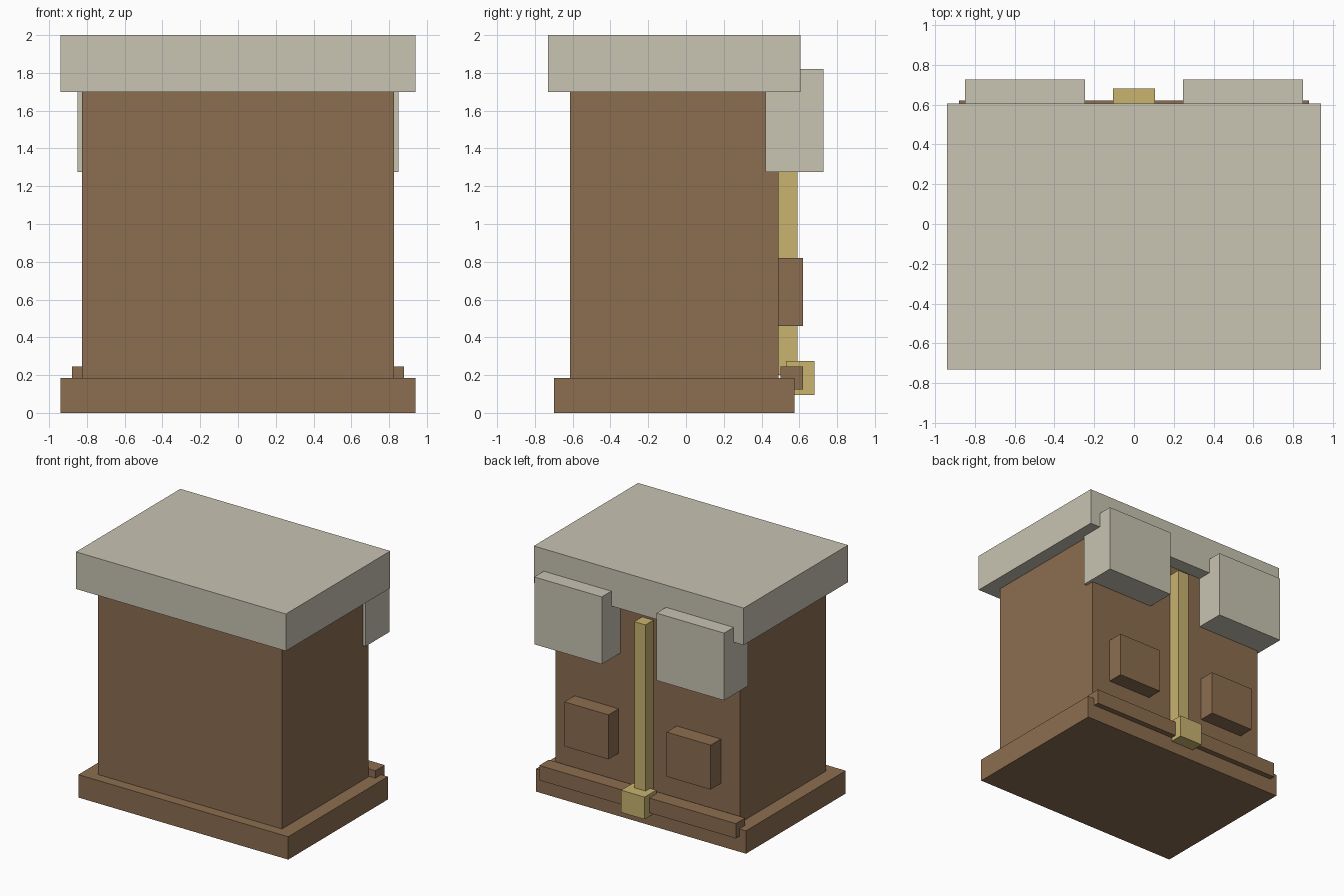
import bpy
import bmesh

default = bpy.data.objects.get("Cube")
if default:
    bpy.data.objects.remove(default, do_unlink=True)


def make_material(name, rgb):
    mat = bpy.data.materials.new(name)
    mat.use_nodes = True
    color = (*rgb, 1.0)
    mat.diffuse_color = color
    mat.node_tree.nodes["Principled BSDF"].inputs["Base Color"].default_value = color
    return mat


def box(name, mat, xs, ys, zs):
    """Box spanning the given low and high limits on each axis."""
    bm = bmesh.new()
    bmesh.ops.create_cube(bm, size=1)
    for v in bm.verts:
        v.co = [lim[1] if c > 0 else lim[0] for c, lim in zip(v.co, (xs, ys, zs))]
    mesh = bpy.data.meshes.new(name)
    bm.to_mesh(mesh)
    bm.free()
    mesh.materials.append(mat)
    obj = bpy.data.objects.new(name, mesh)
    bpy.context.collection.objects.link(obj)
    return obj


def mirrored_pair(name, mat, xs, ys, zs):
    box("left_" + name, mat, xs, ys, zs)
    box("right_" + name, mat, (-xs[1], -xs[0]), ys, zs)


brown = make_material("brown", (0.262, 0.153, 0.080))
cream = make_material("cream", (0.578, 0.546, 0.445))
gold = make_material("gold", (0.578, 0.451, 0.159))

# Main stack: plinth, body and overhanging lid
box("base", brown, (-0.94, 0.94), (-0.70, 0.575), (0, 0.185))
box("body", brown, (-0.825, 0.825), (-0.615, 0.49), (0.185, 1.70))
box("lid", cream, (-0.94, 0.94), (-0.73, 0.605), (1.70, 2.0))

# Blocks and panels on the back
mirrored_pair("shoulder_block", cream, (0.245, 0.85), (0.42, 0.727), (1.275, 1.82))
mirrored_pair("back_panel", brown, (0.26, 0.655), (0.47, 0.62), (0.46, 0.82))

# Rail, centre strip and its foot
box("back_rail", brown, (-0.88, 0.88), (0.50, 0.62), (0.125, 0.245))
box("centre_strip", gold, (-0.05, 0.05), (0.47, 0.59), (0.20, 1.62))
box("strip_foot", gold, (-0.105, 0.105), (0.53, 0.68), (0.095, 0.275))
